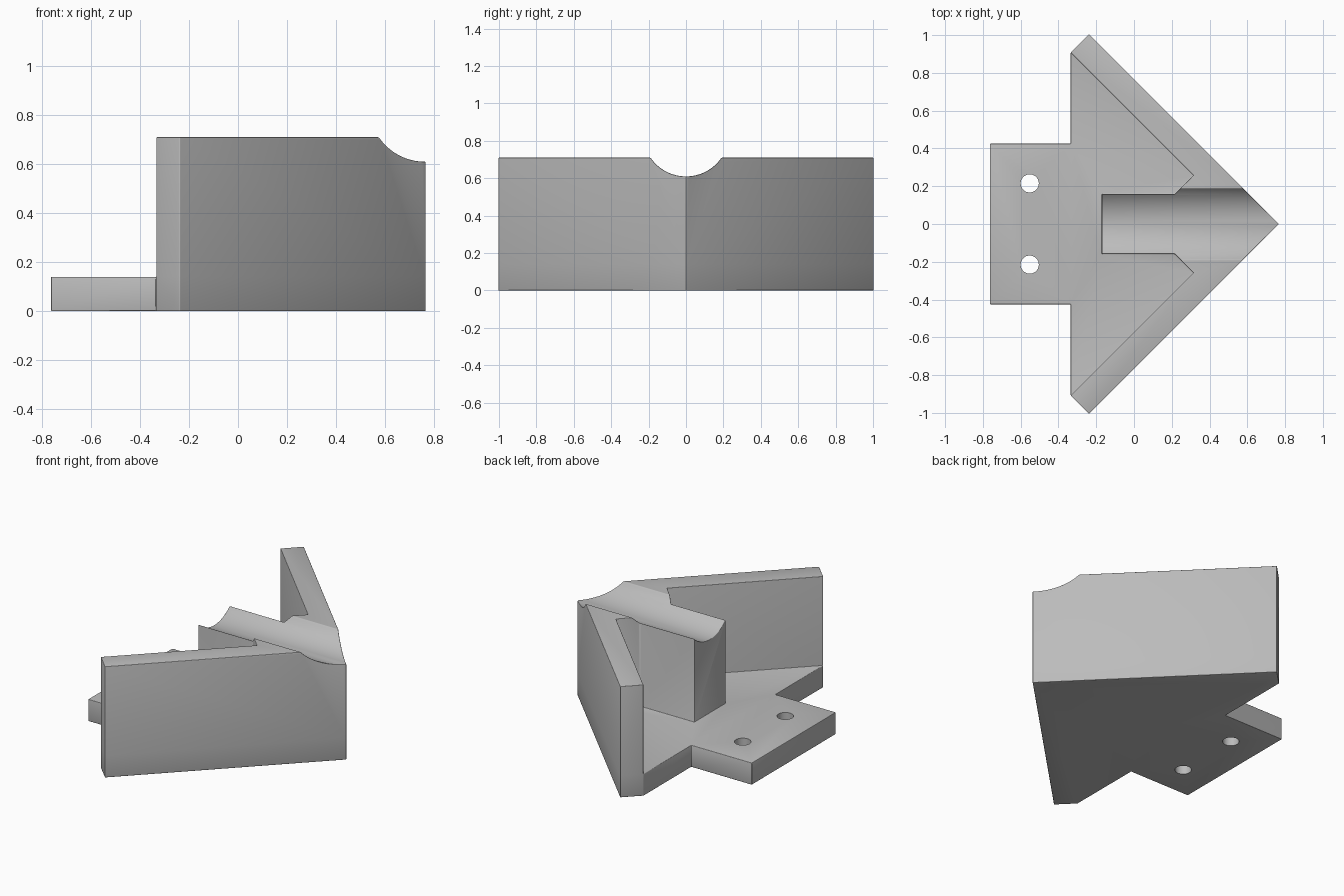
import bpy, bmesh, math

cube = bpy.data.objects.get("Cube")
if cube:
    bpy.data.objects.remove(cube, do_unlink=True)

PLATE_TOP, WALL_TOP = 0.14, 0.71

grey = bpy.data.materials.new("plain grey")
grey.use_nodes = True
colour = (0.5, 0.5, 0.5, 1)
grey.diffuse_color = colour
grey.node_tree.nodes["Principled BSDF"].inputs["Base Color"].default_value = colour


def mirrored(half):
    """Complete a half outline across y = 0."""
    return half + [(x, -y) for x, y in reversed(half) if y > 0]


def prism(name, outline, top):
    bm = bmesh.new()
    face = bm.faces.new([bm.verts.new((x, y, 0)) for x, y in outline])
    up = bmesh.ops.extrude_face_region(bm, geom=[face])["geom"]
    bmesh.ops.translate(bm, vec=(0, 0, top),
                        verts=[v for v in up if isinstance(v, bmesh.types.BMVert)])
    bmesh.ops.recalc_face_normals(bm, faces=bm.faces)
    mesh = bpy.data.meshes.new(name)
    bm.to_mesh(mesh)
    bm.free()
    mesh.materials.append(grey)
    obj = bpy.data.objects.new(name, mesh)
    bpy.context.collection.objects.link(obj)
    return obj


def cylinder(name, radius, depth, location, rotation=(0, 0, 0), sides=48):
    bpy.ops.mesh.primitive_cylinder_add(vertices=sides, radius=radius, depth=depth,
                                        location=location, rotation=rotation)
    obj = bpy.context.object
    obj.name = name
    obj.data.materials.append(grey)
    return obj


def boolean(target, other, operation):
    mod = target.modifiers.new(operation.lower(), "BOOLEAN")
    mod.operation = operation
    mod.solver = "EXACT"
    mod.object = other
    other.hide_render = True
    other.hide_viewport = True


# Arrow-shaped floor plate with a mounting tab
tip, wing, wing_inner = (0.767, 0), (-0.238, 1.005), (-0.335, 0.908)
floor = prism("floor_plate", mirrored(
    [tip, wing, wing_inner, (-0.335, 0.425), (-0.763, 0.425)]), PLATE_TOP)

# V-shaped walls joined to the central rib
body = prism("v_block_body", mirrored(
    [tip, wing, wing_inner, (0.315, 0.258), (0.215, 0.158), (-0.17, 0.158)]), WALL_TOP)
boolean(body, floor, "UNION")

# Round channel along the rib
groove = cylinder("groove_cutter", 0.23, 3, (0, 0, 0.84), (0, math.pi / 2, 0), 96)
boolean(body, groove, "DIFFERENCE")

# Softened edges
bevel = body.modifiers.new("edge_rounding", "BEVEL")
bevel.width = 0.009
bevel.segments = 3
bevel.limit_method = "ANGLE"
bevel.angle_limit = math.radians(30)

# Two screw holes in the tab
for side, y in (("left", 0.215), ("right", -0.215)):
    hole = cylinder(side + "_hole_cutter", 0.048, 0.6, (-0.552, y, 0.07))
    boolean(body, hole, "DIFFERENCE")

# Apply the construction and remove the cutters
bpy.context.view_layer.update()
graph = bpy.context.evaluated_depsgraph_get()
result = bpy.data.meshes.new_from_object(body.evaluated_get(graph))
helpers = [m.object for m in body.modifiers if m.type == "BOOLEAN"]
body.modifiers.clear()
body.data = result
for helper in helpers:
    bpy.data.objects.remove(helper, do_unlink=True)

bpy.ops.object.select_all(action="DESELECT")
body.select_set(True)
bpy.context.view_layer.objects.active = body
bpy.ops.object.shade_smooth_by_angle(angle=math.radians(35))
